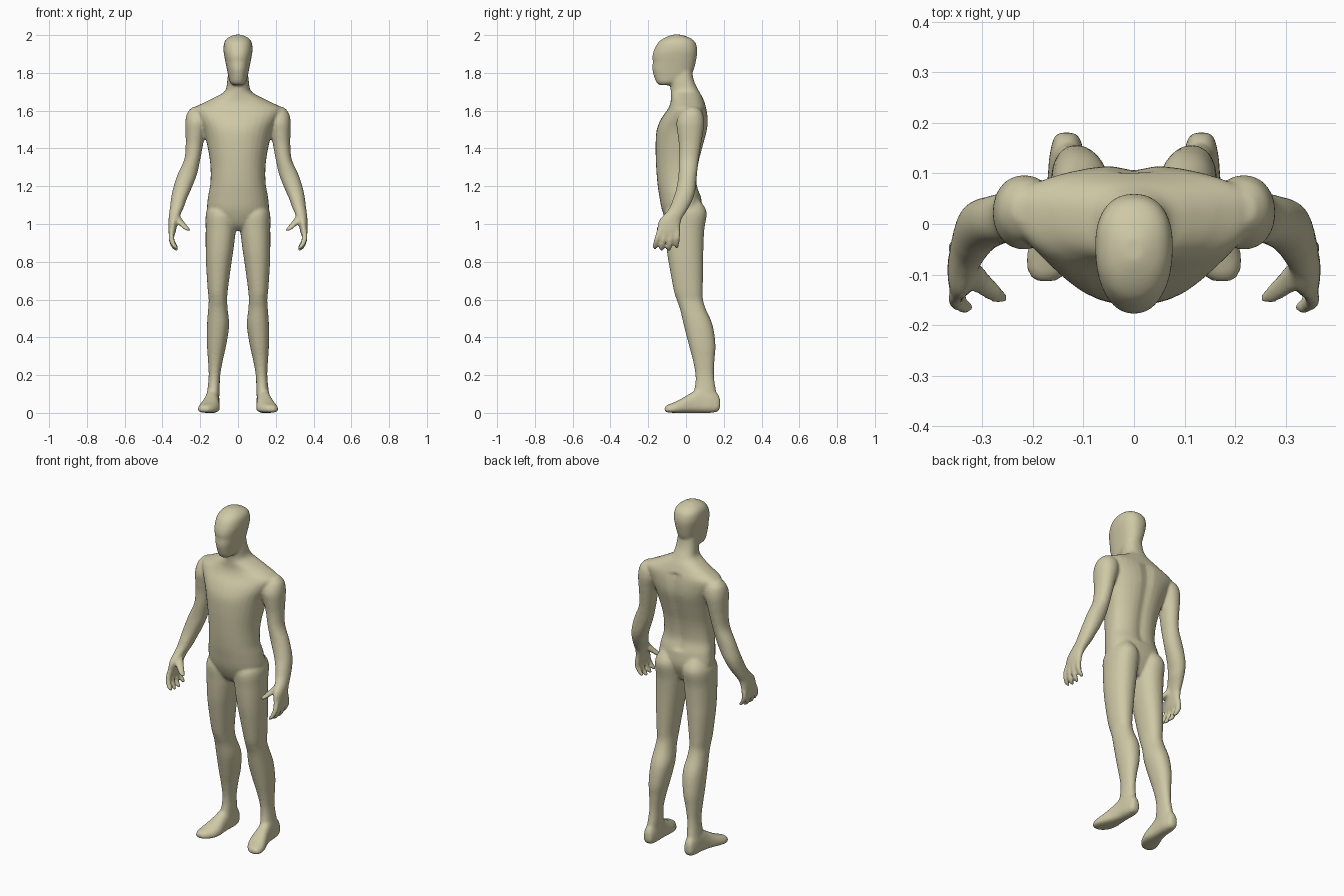
import bpy, bmesh, math

SEG, STEPS = 32, 4
bm = bmesh.new()


def smooth_rows(rows):
    """Catmull-Rom interpolation between the given cross-sections."""
    out = []
    for i in range(len(rows) - 1):
        p0, p1 = rows[max(i - 1, 0)], rows[i]
        p2, p3 = rows[i + 1], rows[min(i + 2, len(rows) - 1)]
        for s in range(STEPS):
            t = s / STEPS
            out.append([0.5 * (2 * b + (c - a) * t + (2 * a - 5 * b + 4 * c - d) * t * t
                               + (3 * b - a - 3 * c + d) * t ** 3)
                        for a, b, c, d in zip(p0, p1, p2, p3)])
    return out + [list(rows[-1])]


def loft(rows, side=1, axis='z', mid=0.5, power=2.2, groove=0.0):
    """Skin rows of (position, u_min, u_max, v_min, v_max); u is x, v is y or z.
    mid places the widest line between v_min and v_max."""
    rings = []
    for t, u0, u1, v0, v1 in smooth_rows(rows):
        uc, ur, vc = (u0 + u1) / 2, (u1 - u0) / 2, v0 + (v1 - v0) * mid
        ring = []
        for k in range(SEG):
            a = 2 * math.pi * k / SEG
            c, s = math.cos(a), math.sin(a)
            u = uc + ur * math.copysign(abs(c) ** (2 / power), c)
            v = vc + (v1 - vc if s > 0 else vc - v0) * math.copysign(abs(s) ** (2 / power), s)
            if groove and s > 0 and 1.15 < t < 1.62:      # spine furrow
                v -= groove * math.exp(-(u / 0.03) ** 2)
            co = (side * u, v, t) if axis == 'z' else (side * u, t, v)
            ring.append(bm.verts.new(co))
        rings.append(ring)
    for r0, r1 in zip(rings, rings[1:]):
        for k in range(SEG):
            n = (k + 1) % SEG
            bm.faces.new((r0[k], r0[n], r1[n], r1[k]))
    bm.faces.new(rings[0][::-1])
    bm.faces.new(rings[-1])


def tube(points, side):
    """Round finger from (x, y, z, radius) points."""
    loft([(z, x - r, x + r, y - r, y + r) for x, y, z, r in points], side, power=2)


# torso and neck: z, half width, front, back
torso = [(0.965, .04, -.06, .04), (1.0, .12, -.095, .06), (1.07, .162, -.126, .085),
         (1.15, .158, -.142, .078), (1.22, .146, -.152, .06), (1.32, .147, -.159, .07),
         (1.42, .164, -.161, .095), (1.50, .185, -.155, .115), (1.56, .215, -.13, .117),
         (1.61, .235, -.095, .110), (1.645, .175, -.082, .098), (1.675, .115, -.08, .085),
         (1.705, .068, -.081, .068), (1.76, .057, -.086, .042), (1.83, .05, -.09, .03)]
loft([(z, -w, w, f, b) for z, w, f, b in torso], mid=0.62, groove=0.012)

# head
head = [(1.735, .025, -.14, -.08), (1.75, .042, -.157, -.03), (1.78, .051, -.169, .02),
        (1.82, .059, -.178, .042), (1.86, .067, -.176, .052), (1.885, .072, -.178, .057),
        (1.92, .077, -.17, .06), (1.96, .073, -.148, .05), (1.985, .055, -.115, .022),
        (2.002, .02, -.075, -.025)]
loft([(z, -w, w, f, b) for z, w, f, b in head], mid=0.55, power=2.3)

leg = [(1.13, .05, .13, -.05, .07), (1.065, .014, .168, -.11, .109), (.97, .012, .171, -.11, .097),
       (.865, .024, .171, -.102, .092), (.785, .036, .169, -.09, .091), (.65, .054, .16, -.065, .089),
       (.60, .057, .155, -.05, .09), (.55, .055, .158, -.032, .105), (.465, .047, .164, -.012, .141),
       (.36, .062, .164, .015, .156), (.28, .08, .159, .036, .151), (.20, .094, .155, .05, .148),
       (.13, .097, .161, .045, .157), (.07, .10, .168, .02, .17)]

foot = [(.181, .118, .15, .03, .07), (.168, .106, .16, .008, .10), (.13, .098, .168, 0, .13),
        (.08, .098, .172, 0, .135), (.03, .098, .182, 0, .108), (-.02, .096, .2, 0, .078),
        (-.06, .106, .212, 0, .057), (-.095, .13, .21, .002, .044), (-.113, .155, .195, .008, .032)]

arm = [(1.62, .17, .24, .0, .06), (1.59, .155, .268, -.03, .087), (1.54, .155, .279, -.05, .097),
       (1.48, .172, .278, -.045, .09), (1.42, .185, .277, -.038, .08), (1.34, .2, .285, -.038, .067),
       (1.26, .218, .321, -.04, .058), (1.18, .25, .346, -.053, .05), (1.13, .272, .355, -.07, .036),
       (1.09, .286, .36, -.086, .016), (1.06, .3, .364, -.107, -.002), (1.02, .314, .368, -.142, -.025),
       (.98, .325, .369, -.153, -.03), (.95, .332, .367, -.157, -.033), (.935, .338, .362, -.15, -.04)]

# finger: base y, tip y, tip drop
fingers = [(-.140, -.164, .0), (-.107, -.129, -.008), (-.074, -.09, -.008), (-.045, -.05, .006)]

for side in (1, -1):
    loft(leg, side)
    loft(foot, side, axis='y', mid=0.3, power=2.4)
    loft(arm, side, power=2.1)
    for y0, y1, dz in fingers:
        tube([(.350, y0, .965, .015), (.353, y0 * .6 + y1 * .4, .93, .0155),
              (.346, y0 * .2 + y1 * .8, .90 + dz, .0145), (.332, y1, .877 + dz, .0135),
              (.322, y1, .865 + dz, .008)], side)
    # thumb
    tube([(.335, -.085, 1.045, .026), (.312, -.108, 1.015, .025),
          (.285, -.13, .988, .02), (.264, -.146, .966, .015)], side)

bmesh.ops.recalc_face_normals(bm, faces=bm.faces)
mesh = bpy.data.meshes.new("body")
bm.to_mesh(mesh)
bm.free()
body = bpy.data.objects.new("body", mesh)
bpy.context.collection.objects.link(body)

skin = bpy.data.materials.new("khaki skin")
skin.diffuse_color = (0.62, 0.58, 0.38, 1)
mesh.materials.append(skin)

# fuse the parts into one skin and soften the joins
remesh = body.modifiers.new("fuse", 'REMESH')
remesh.mode = 'VOXEL'
remesh.voxel_size = 0.007
remesh.use_smooth_shade = True
soften = body.modifiers.new("soften", 'SMOOTH')
soften.factor = 0.5
soften.iterations = 8
bpy.context.view_layer.objects.active = body
body.select_set(True)
for name in ("fuse", "soften"):
    bpy.ops.object.modifier_apply(modifier=name)
bpy.ops.object.shade_smooth()
